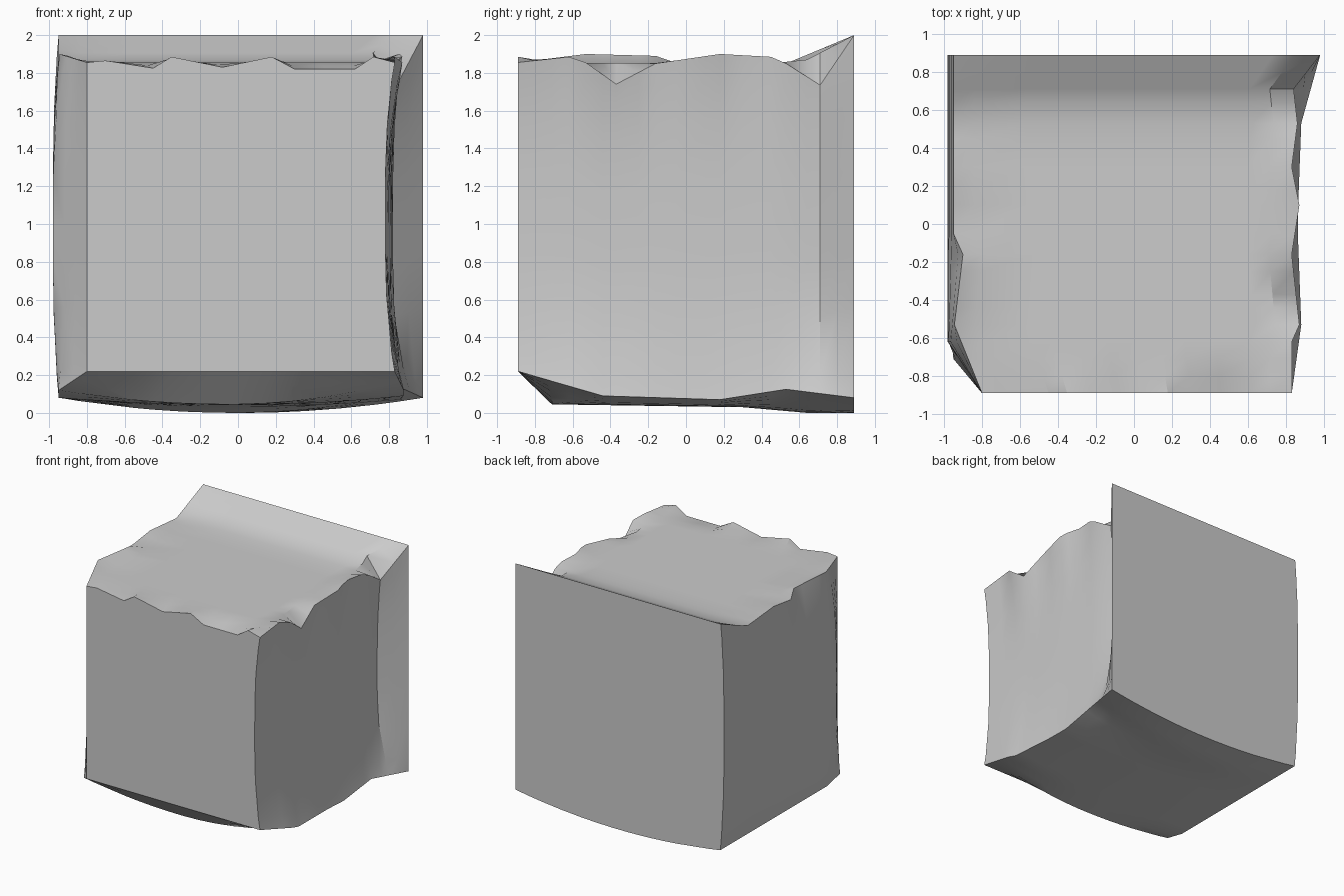
import bpy
import bmesh

# Remove the default object
default_cube = bpy.data.objects.get("Cube")
if default_cube:
    bpy.data.objects.remove(default_cube, do_unlink=True)


def lerp(a, b, t):
    return a + (b - a) * t


def polyline(points):
    """Return a piecewise linear function through the given points."""
    def value(t):
        if t <= points[0][0]:
            return points[0][1]
        for (t0, v0), (t1, v1) in zip(points, points[1:]):
            if t <= t1:
                return lerp(v0, v1, (t - t0) / (t1 - t0))
        return points[-1][1]
    return value


FRONT, BACK = -0.89, 0.89

# Right side: chipped edges, hollow middle and a flare at the back
right_top = polyline([(FRONT, 0.83), (-0.62, 0.83), (-0.53, 0.87), (-0.16, 0.83),
                      (0.1, 0.87), (0.3, 0.83), (0.53, 0.86), (0.71, 0.84), (BACK, 0.98)])
right_middle = polyline([(FRONT, 0.78), (0, 0.81), (0.53, 0.82), (0.71, 0.81), (BACK, 0.98)])
right_bottom = polyline([(FRONT, 0.83), (-0.53, 0.88), (0, 0.86), (0.53, 0.88), (BACK, 0.98)])

# Left side: bevelled front corner and a slight bulge
left_top = polyline([(FRONT, -0.8), (-0.53, -0.945), (-0.16, -0.9), (-0.05, -0.95), (BACK, -0.95)])
left_middle = polyline([(FRONT, -0.8), (-0.62, -0.98), (BACK, -0.98)])
left_bottom = polyline([(FRONT, -0.8), (-0.71, -0.95), (BACK, -0.945)])

# Underside: steep front bevel, then a shallow belly
belly = polyline([(FRONT, 0.22), (-0.71, 0.045), (0.3, 0.03), (0.64, 0), (BACK, 0)])
belly_right = polyline([(FRONT, 0.22), (-0.44, 0.09), (0.18, 0.07), (0.53, 0.125), (BACK, 0.08)])
belly_left = polyline([(FRONT, 0.22), (-0.71, 0.12), (-0.53, 0.08), (BACK, 0.08)])

# Top: level, rising to a ridge at the back, with chipped edges
crown = polyline([(FRONT, 1.855), (0.45, 1.85), (0.64, 1.87), (BACK, 2)])
crown_right = polyline([(FRONT, 1.855), (-0.62, 1.885), (-0.53, 1.855), (-0.37, 1.74),
                        (-0.16, 1.85), (0.18, 1.9), (0.45, 1.885), (0.53, 1.85),
                        (0.71, 1.735), (BACK, 2)])
crown_left = polyline([(FRONT, 1.855), (-0.53, 1.9), (-0.16, 1.89), (-0.05, 1.85),
                       (0.18, 1.88), (0.53, 1.85), (BACK, 2)])
crown_front = polyline([(0, 1.855), (0.06, 1.865), (0.215, 1.825), (0.275, 1.885),
                        (0.44, 1.83), (0.6, 1.885), (0.675, 1.82), (0.87, 1.82),
                        (0.93, 1.885), (1, 1.85)])
front_chips = polyline([(FRONT, 1), (-0.71, 0)])

# Grid stations across, along and up the block
ACROSS = [0, 0.06, 0.215, 0.275, 0.35, 0.44, 0.52, 0.6, 0.675, 0.77, 0.87, 0.93, 1]
ALONG = [FRONT, -0.8, -0.71, -0.62, -0.53, -0.44, -0.37, -0.25, -0.16, -0.05,
         0.1, 0.18, 0.3, 0.45, 0.53, 0.64, 0.71, 0.8, BACK]
UP = [0, 0.06, 0.25, 0.4, 0.5, 0.65, 0.8, 0.94, 1]


def side_x(top, middle, bottom, y, w):
    edge = top(y) if w > 0.5 else bottom(y)
    return lerp(middle(y), edge, abs(2 * w - 1) ** 3)


def bottom_z(u, y):
    edge = belly_right(y) if u > 0.5 else belly_left(y)
    return lerp(belly(y), edge, (2 * u - 1) ** 2)


def top_z(u, y):
    if u == 0:
        return crown_left(y)
    if u == 1:
        return crown_right(y)
    return lerp(crown(y), crown_front(u), front_chips(y))


def block_point(u, y, w):
    x = lerp(side_x(left_top, left_middle, left_bottom, y, w),
             side_x(right_top, right_middle, right_bottom, y, w), u)
    return x, y, lerp(bottom_z(u, y), top_z(u, y), w)


# Skin the six sides of the block with shared vertices
bm = bmesh.new()
stations = (ACROSS, ALONG, UP)
verts = {}


def vert(index):
    if index not in verts:
        verts[index] = bm.verts.new(block_point(*(s[i] for s, i in zip(stations, index))))
    return verts[index]


for axis in range(3):
    a, b = [n for n in range(3) if n != axis]
    for end in (0, len(stations[axis]) - 1):
        for i in range(len(stations[a]) - 1):
            for j in range(len(stations[b]) - 1):
                corners = []
                for di, dj in ((0, 0), (1, 0), (1, 1), (0, 1)):
                    index = [end] * 3
                    index[a], index[b] = i + di, j + dj
                    corners.append(vert(tuple(index)))
                bm.faces.new(corners)
bmesh.ops.recalc_face_normals(bm, faces=bm.faces)

mesh = bpy.data.meshes.new("rough_stone_block")
bm.to_mesh(mesh)
bm.free()
block = bpy.data.objects.new("rough_stone_block", mesh)
bpy.context.collection.objects.link(block)

# Plain grey stone
stone = bpy.data.materials.new("stone_grey")
stone.use_nodes = True
colour = (0.6, 0.6, 0.6, 1)
stone.diffuse_color = colour
stone.node_tree.nodes["Principled BSDF"].inputs["Base Color"].default_value = colour
mesh.materials.append(stone)

# Smooth shading with crisp edges
bpy.ops.object.select_all(action='DESELECT')
block.select_set(True)
bpy.context.view_layer.objects.active = block
bpy.ops.object.shade_smooth_by_angle(angle=0.52)
